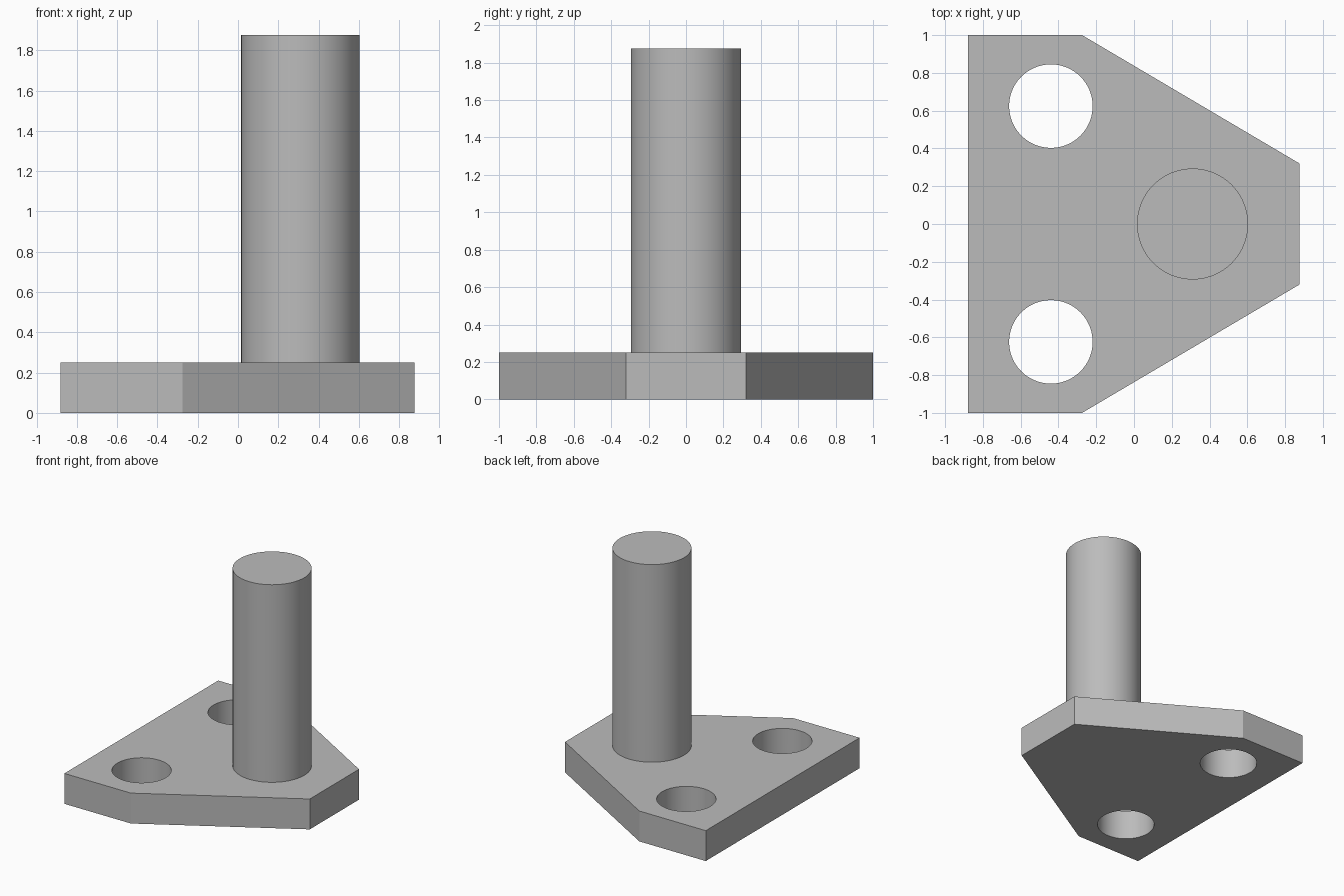
import bpy
import bmesh
from math import radians

cube = bpy.data.objects.get("Cube")
if cube:
    bpy.data.objects.remove(cube, do_unlink=True)

PLATE_TOP = 0.25
POST_TOP = 1.875

grey = bpy.data.materials.new("plain_grey")
grey.use_nodes = True
grey.diffuse_color = (0.5, 0.5, 0.5, 1)
grey.node_tree.nodes["Principled BSDF"].inputs["Base Color"].default_value = (0.5, 0.5, 0.5, 1)


def select_only(obj):
    bpy.ops.object.select_all(action='DESELECT')
    obj.select_set(True)
    bpy.context.view_layer.objects.active = obj


def cylinder(name, x, y, radius, bottom, top):
    bpy.ops.mesh.primitive_cylinder_add(
        vertices=96, radius=radius, depth=top - bottom,
        location=(x, y, (bottom + top) / 2))
    obj = bpy.context.object
    obj.name = name
    obj.data.materials.append(grey)
    return obj


# Base plate: half outline mirrored across y, then extruded upward
half = [(-0.88, 1.0), (-0.275, 1.0), (0.877, 0.32)]
outline = half + [(x, -y) for x, y in reversed(half)]
bm = bmesh.new()
face = bm.faces.new([bm.verts.new((x, y, 0)) for x, y in outline])
result = bmesh.ops.extrude_face_region(bm, geom=[face])
top_verts = [v for v in result["geom"] if isinstance(v, bmesh.types.BMVert)]
bmesh.ops.translate(bm, vec=(0, 0, PLATE_TOP), verts=top_verts)
bmesh.ops.recalc_face_normals(bm, faces=bm.faces)
mesh = bpy.data.meshes.new("base_plate")
bm.to_mesh(mesh)
bm.free()
plate = bpy.data.objects.new("base_plate", mesh)
bpy.context.collection.objects.link(plate)
mesh.materials.append(grey)

# Two through holes, one on each side
for side in (-1, 1):
    cutter = cylinder("hole_cutter", -0.44, side * 0.624, 0.221, -0.1, PLATE_TOP + 0.1)
    cutter.hide_render = True
    select_only(plate)
    cut = plate.modifiers.new("hole", 'BOOLEAN')
    cut.operation = 'DIFFERENCE'
    cut.solver = 'EXACT'
    cut.object = cutter
    bpy.ops.object.modifier_apply(modifier=cut.name)
    bpy.data.objects.remove(cutter, do_unlink=True)

# Upright post, seated slightly into the plate
post = cylinder("post", 0.31, 0, 0.294, PLATE_TOP - 0.02, POST_TOP)

for obj in (plate, post):
    select_only(obj)
    bpy.ops.object.shade_smooth_by_angle(angle=radians(30))
